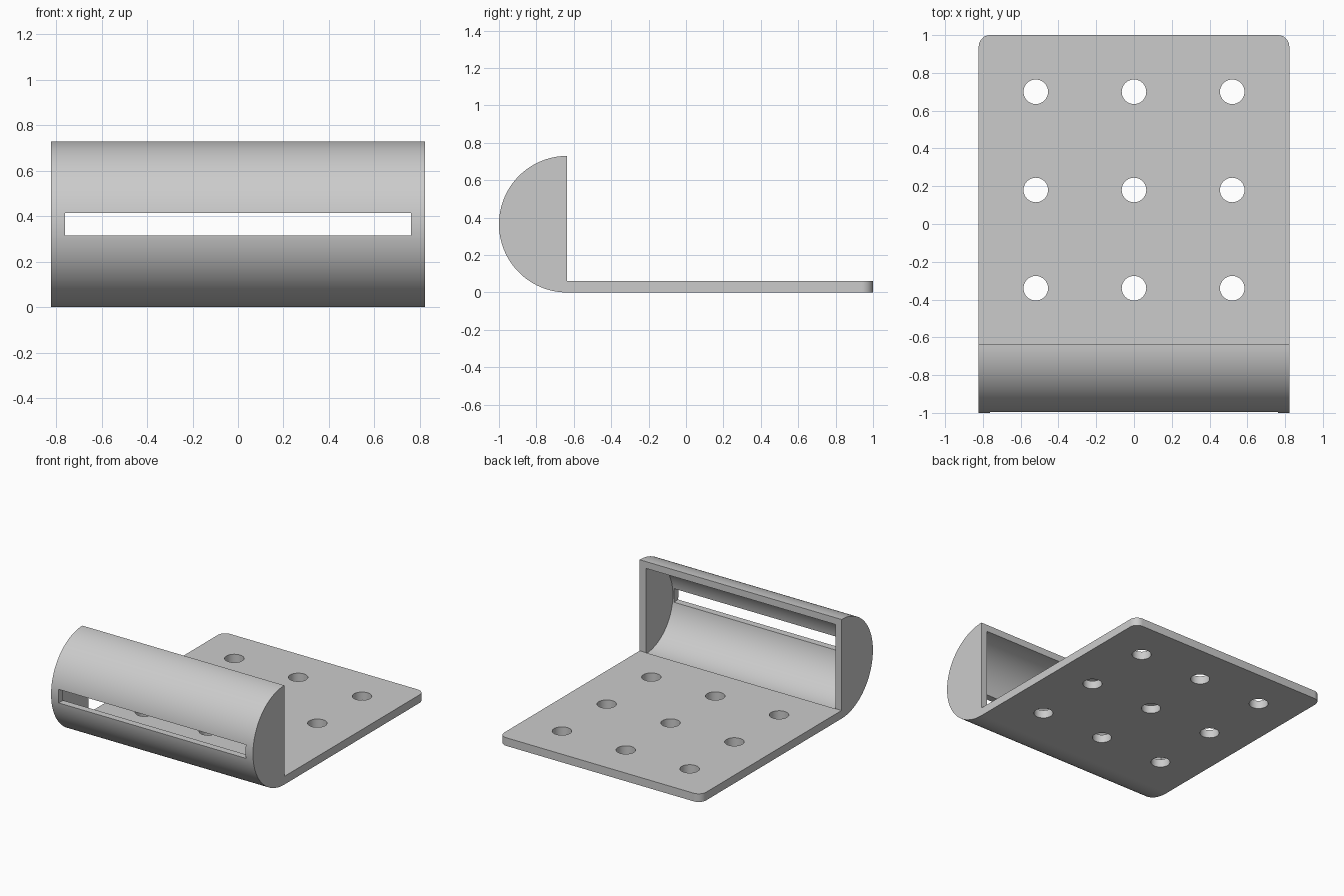
import bpy, bmesh
from math import sin, cos, pi

cube = bpy.data.objects.get("Cube")
if cube:
    bpy.data.objects.remove(cube)

HALF_W, R, PLATE = 0.822, 0.365, 0.06
WALL = 0.05
CY, CZ = -0.635, 0.365          # axis of the half-round hood

grey = bpy.data.materials.new("light_grey")
grey.use_nodes = True
colour = (0.6, 0.6, 0.6, 1)
grey.diffuse_color = colour
grey.node_tree.nodes["Principled BSDF"].inputs["Base Color"].default_value = colour


def arc(radius, steps=64):
    """Half circle bulging to the front, from top to bottom, as (y, z)."""
    return [(CY - radius * sin(pi * i / steps), CZ + radius * cos(pi * i / steps))
            for i in range(steps + 1)]


def extrude_x(name, profile, half_width, round_back=0):
    """Extrude a (y, z) profile along x, optionally rounding its back corners."""
    bm = bmesh.new()
    face = bm.faces.new([bm.verts.new((-half_width, y, z)) for y, z in profile])
    out = bmesh.ops.extrude_face_region(bm, geom=[face])
    moved = [v for v in out["geom"] if isinstance(v, bmesh.types.BMVert)]
    bmesh.ops.translate(bm, verts=moved, vec=(2 * half_width, 0, 0))
    if round_back:
        back = max(v.co.y for v in bm.verts)
        edges = [e for e in bm.edges
                 if all(v.co.y > back - 0.001 for v in e.verts)
                 and abs(e.verts[0].co.x - e.verts[1].co.x) < 0.001]
        bmesh.ops.bevel(bm, geom=edges, offset=round_back, segments=12,
                        profile=0.5, affect='EDGES')
    bmesh.ops.recalc_face_normals(bm, faces=bm.faces)
    mesh = bpy.data.meshes.new(name)
    bm.to_mesh(mesh)
    bm.free()
    mesh.materials.append(grey)
    obj = bpy.data.objects.new(name, mesh)
    bpy.context.collection.objects.link(obj)
    return obj


# Base plate and solid hood in one side profile
body = extrude_x("hooded_plate", arc(R) + [(1, 0), (1, PLATE), (CY, PLATE)],
                 HALF_W, round_back=0.06)

# Hollow of the hood, open to the back
hollow = extrude_x("hollow_cutter",
                   [(-0.5, CZ + R - WALL)] + arc(R - WALL)
                   + [(CY + 0.001, PLATE + 0.002), (-0.5, 0.1)], HALF_W - WALL)

# Long slot through the front of the hood
slot = extrude_x("slot_cutter", [(-1.1, 0.315), (-0.8, 0.315),
                                 (-0.8, 0.415), (-1.1, 0.415)], 0.762)
cutters = [hollow, slot]

# Three by three grid of screw holes
for x in (-0.52, 0, 0.52):
    for y in (-0.34, 0.18, 0.7):
        bpy.ops.mesh.primitive_cylinder_add(vertices=48, radius=0.065, depth=0.3,
                                            location=(x, y, PLATE / 2))
        hole = bpy.context.object
        hole.name = "hole_cutter"
        hole.data.materials.append(grey)
        cutters.append(hole)

# Cut, then discard the cutters
bpy.ops.object.select_all(action='DESELECT')
bpy.context.view_layer.objects.active = body
body.select_set(True)
for cutter in cutters:
    cutter.hide_render = True
    mod = body.modifiers.new("cut", 'BOOLEAN')
    mod.operation, mod.solver, mod.object = 'DIFFERENCE', 'EXACT', cutter
    bpy.ops.object.modifier_apply(modifier=mod.name)
    bpy.data.objects.remove(cutter)

bpy.ops.object.shade_smooth_by_angle(angle=pi / 6)
